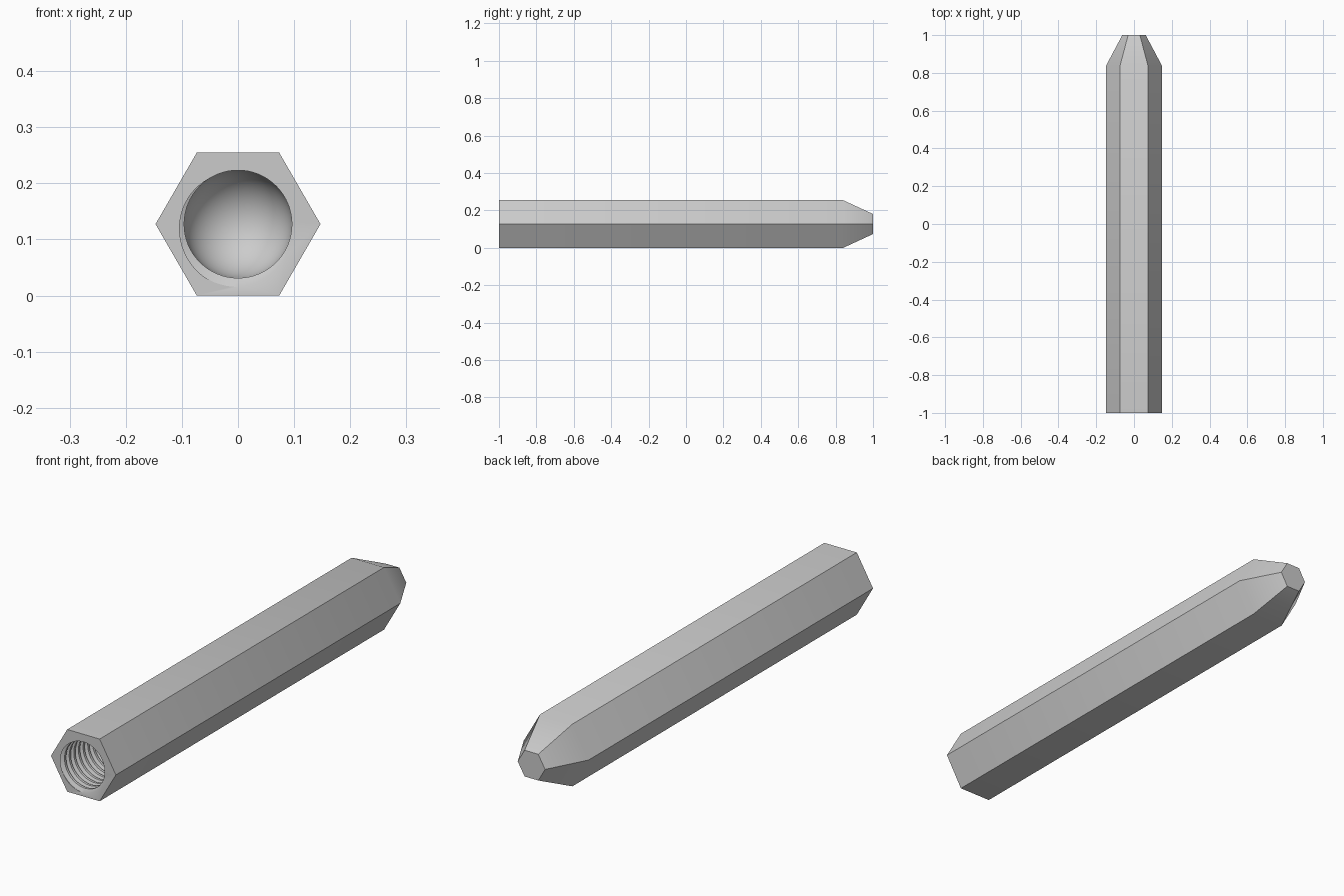
import bpy, bmesh, math

cube = bpy.data.objects.get("Cube")
if cube:
    bpy.data.objects.remove(cube, do_unlink=True)

TAU = math.tau
RADIUS, TIP_RADIUS = 0.147, 0.062      # hexagon corner radii
CENTRE_Z = RADIUS * math.cos(math.pi / 6)
TAPER_Y = 0.84
MINOR, MAJOR, PITCH, DEPTH = 0.096, 0.112, 0.03, 0.6
SEGMENTS = 64
# Thread profile over one pitch: crest, flank, root, flank
PROFILE = [(0, MINOR), (0.34, MINOR), (0.66, MAJOR), (0.75, MAJOR), (1, MINOR)]


def thread_radius(phase, y):
    phase %= 1
    for (p0, r0), (p1, r1) in zip(PROFILE, PROFILE[1:]):
        if phase <= p1:
            r = r0 + (r1 - r0) * (phase - p0) / (p1 - p0)
            break
    return MINOR + (r - MINOR) * min(1, (DEPTH - y) / PITCH)


def point(bm, r, angle, y):
    return bm.verts.new((r * math.cos(angle), y, CENTRE_Z + r * math.sin(angle)))


bm = bmesh.new()

# Hexagonal bar with tapered tip
rings = [[point(bm, r, i * TAU / 6, y) for i in range(6)]
         for r, y in ((RADIUS, -1), (RADIUS, TAPER_Y), (TIP_RADIUS, 1))]
for a, b in zip(rings, rings[1:]):
    for i in range(6):
        j = (i + 1) % 6
        bm.faces.new((a[i], a[j], b[j], b[i]))
bm.faces.new(rings[-1])

# Helical threaded bore, clipped at both ends, with a rounded bottom
columns = []
turns = int(DEPTH / PITCH) + 2
for s in range(SEGMENTS + 1):
    turn = s / SEGMENTS
    column = []
    for k in range(turns):
        for p, _ in PROFILE[:-1]:
            y = min(max(PITCH * (k + p - turn), 0), DEPTH)
            r = thread_radius(y / PITCH + turn, y)
            column.append(point(bm, r, turn * TAU, y - 1))
    for i in range(1, 13):
        a = i * math.pi / 24
        column.append(point(bm, MINOR * math.cos(a), turn * TAU,
                            DEPTH + MINOR * math.sin(a) - 1))
    columns.append(column)
for a, b in zip(columns, columns[1:]):
    for i in range(len(a) - 1):
        bm.faces.new((a[i], a[i + 1], b[i + 1], b[i]))
bmesh.ops.remove_doubles(bm, verts=bm.verts[:], dist=0.00002)

# Flat front face between the hexagon and the bore
rim = [e for e in bm.edges if e.is_boundary]
bmesh.ops.triangle_fill(bm, edges=rim, use_beauty=True, normal=(0, -1, 0))
bmesh.ops.recalc_face_normals(bm, faces=bm.faces[:])

mesh = bpy.data.meshes.new("threaded_hex_bar")
bm.to_mesh(mesh)
bm.free()
bar = bpy.data.objects.new("threaded_hex_bar", mesh)
bpy.context.collection.objects.link(bar)

# Plain grey metal
GREY = (0.6, 0.6, 0.6, 1)
mat = bpy.data.materials.new("light_grey")
mat.use_nodes = True
mat.diffuse_color = GREY
mat.node_tree.nodes["Principled BSDF"].inputs["Base Color"].default_value = GREY
mesh.materials.append(mat)

bpy.ops.object.select_all(action='DESELECT')
bar.select_set(True)
bpy.context.view_layer.objects.active = bar
bpy.ops.object.shade_smooth_by_angle(angle=math.radians(30))
